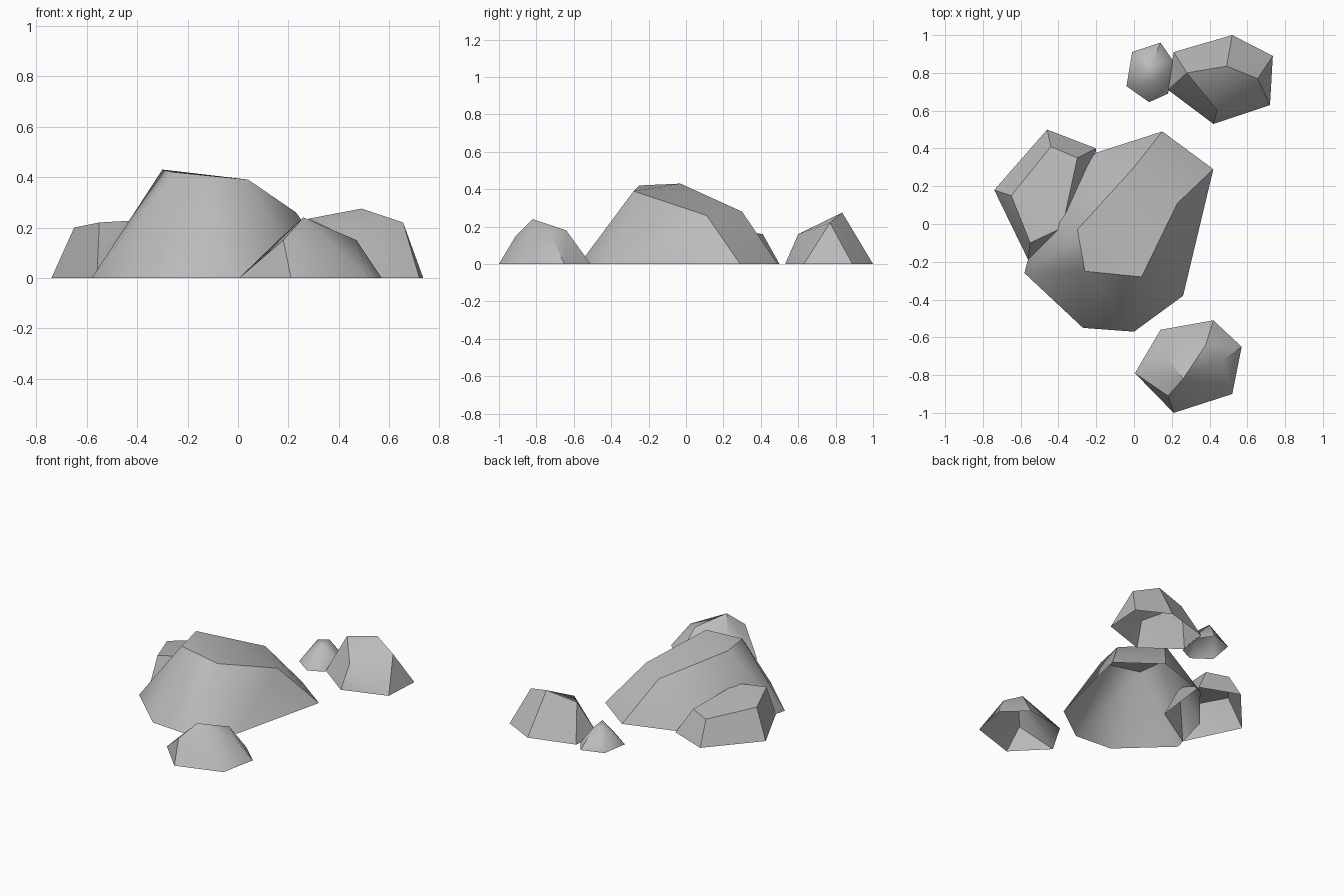
import bpy, bmesh, math

cube = bpy.data.objects.get("Cube")
if cube:
    bpy.data.objects.remove(cube, do_unlink=True)

stone = bpy.data.materials.new("grey_stone")
stone.use_nodes = True
stone.diffuse_color = (0.5, 0.5, 0.5, 1)
stone.node_tree.nodes["Principled BSDF"].inputs["Base Color"].default_value = (0.5, 0.5, 0.5, 1)


def rock(name, base, crown, angle=35):
    """Faceted boulder: hull of a ground outline and a crown, open underneath."""
    bm = bmesh.new()
    for x, y in base:
        bm.verts.new((x, y, 0))
    for p in crown:
        bm.verts.new(p)
    bmesh.ops.convex_hull(bm, input=bm.verts)
    under = [f for f in bm.faces if all(v.co.z < 0.001 for v in f.verts)]
    bmesh.ops.delete(bm, geom=under, context="FACES")
    bmesh.ops.dissolve_limit(bm, angle_limit=math.radians(4), verts=bm.verts, edges=bm.edges)
    bmesh.ops.recalc_face_normals(bm, faces=bm.faces)
    mesh = bpy.data.meshes.new(name)
    bm.to_mesh(mesh)
    bm.free()
    mesh.materials.append(stone)
    obj = bpy.data.objects.new(name, mesh)
    bpy.context.collection.objects.link(obj)
    bpy.ops.object.select_all(action="DESELECT")
    obj.select_set(True)
    bpy.context.view_layer.objects.active = obj
    bpy.ops.object.shade_smooth_by_angle(angle=math.radians(angle))


# Main boulder with a long sloping top
rock("main_boulder",
     [(-.58, -.26), (-.27, -.55), (0, -.57), (.26, -.38), (.42, .29),
      (.15, .49), (-.24, .365), (-.5, .05)],
     [(-.26, -.25, .42), (.04, -.28, .39), (.23, .11, .26),
      (0, .3, .28), (-.3, -.03, .43)])

# Slab leaning into its side
rock("side_slab",
     [(-.74, .18), (-.46, .5), (-.2, .4), (-.25, 0), (-.56, -.19)],
     [(-.65, .15, .2), (-.44, .41, .16), (-.3, .35, .17),
      (-.38, -.02, .23), (-.55, -.1, .22)], 25)

# Front stone
rock("front_stone",
     [(.005, -.79), (.14, -.56), (.42, -.51), (.57, -.65), (.52, -.9), (.21, -1)],
     [(.26, -.82, .24), (.38, -.64, .18), (.47, -.72, .15),
      (.18, -.91, .15), (.17, -.7, .16)])

# Back stone and the pebble beside it
rock("back_stone",
     [(.21, .91), (.52, 1), (.735, .89), (.72, .63), (.42, .53), (.18, .71)],
     [(.28, .8, .235), (.49, .835, .275), (.655, .77, .22), (.44, .6, .16)])
rock("back_pebble",
     [(-.01, .91), (.14, .96), (.21, .86), (.18, .69), (.08, .645), (-.04, .73)],
     [(.03, .83, .13), (.1, .86, .14), (.11, .76, .14)], 60)
